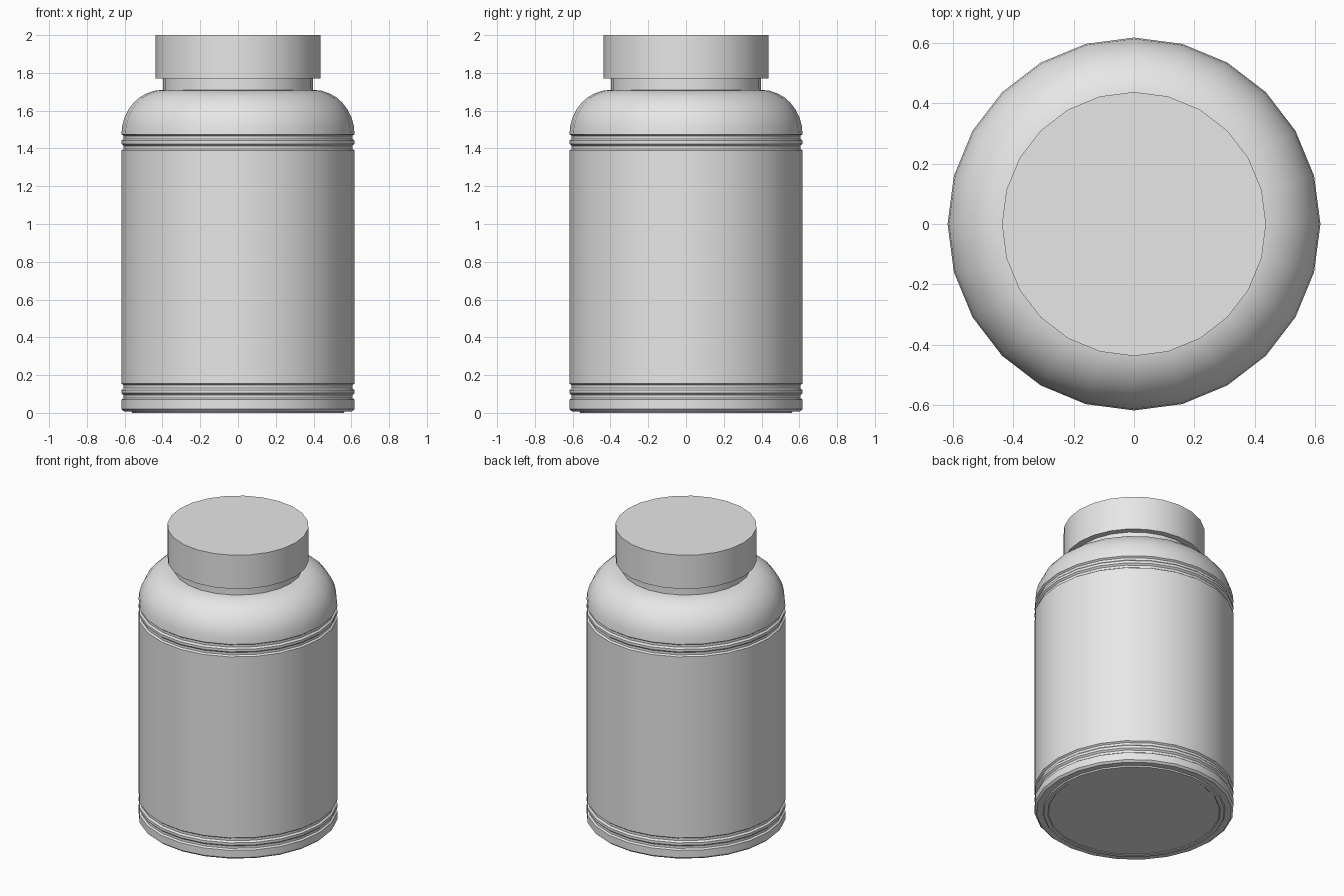
import bpy, bmesh, math

if "Cube" in bpy.data.objects:
    bpy.data.objects.remove(bpy.data.objects["Cube"], do_unlink=True)

SIDES = 24

grey = bpy.data.materials.new("light grey plastic")
grey.use_nodes = True
COLOR = (0.8, 0.8, 0.8, 1.0)
grey.diffuse_color = COLOR
grey.node_tree.nodes["Principled BSDF"].inputs["Base Color"].default_value = COLOR


def lathe(name, profile):
    """Spin an (r, z) profile, listed bottom to top, into a closed solid."""
    bm = bmesh.new()
    rings = []
    for r, z in profile:
        rings.append([bm.verts.new((r * math.cos(2 * math.pi * i / SIDES),
                                    r * math.sin(2 * math.pi * i / SIDES), z))
                      for i in range(SIDES)])
    for low, high in zip(rings, rings[1:]):
        for i in range(SIDES):
            j = (i + 1) % SIDES
            bm.faces.new((low[i], low[j], high[j], high[i]))
    bm.faces.new(rings[0][::-1])
    bm.faces.new(rings[-1])
    mesh = bpy.data.meshes.new(name)
    bm.to_mesh(mesh)
    bm.free()
    mesh.materials.append(grey)
    obj = bpy.data.objects.new(name, mesh)
    bpy.context.collection.objects.link(obj)
    bpy.ops.object.select_all(action="DESELECT")
    obj.select_set(True)
    bpy.context.view_layer.objects.active = obj
    bpy.ops.object.shade_smooth_by_angle(angle=math.radians(30))
    return obj


R = 0.617          # body radius
GROOVE = 0.606     # radius at the bottom of the grooves


def double_groove(z):
    """Two grooves with a thin rib between them, starting at height z."""
    return [(R, z), (GROOVE, z + 0.008), (GROOVE, z + 0.024), (R, z + 0.034),
            (R, z + 0.051), (GROOVE, z + 0.061), (GROOVE, z + 0.077), (R, z + 0.085)]


# Base with a low foot ring and chamfered rim
base = [(0.53, 0.004), (0.535, 0.0), (0.56, 0.0), (0.565, 0.008),
        (0.604, 0.008), (R, 0.02)]

# Rounded shoulder ending in a flat collar
shoulder = [(0.40 + (R - 0.40) * math.cos(a), 1.475 + 0.235 * math.sin(a))
            for a in (math.radians(90 * k / 8) for k in range(1, 9))]

neck = [(0.397, 1.71), (0.397, 1.775)]

lathe("bottle_body", base + double_groove(0.07) + double_groove(1.39) + shoulder + neck)

# Screw cap
lathe("cap", [(0.437, 1.77), (0.437, 2.0)])
